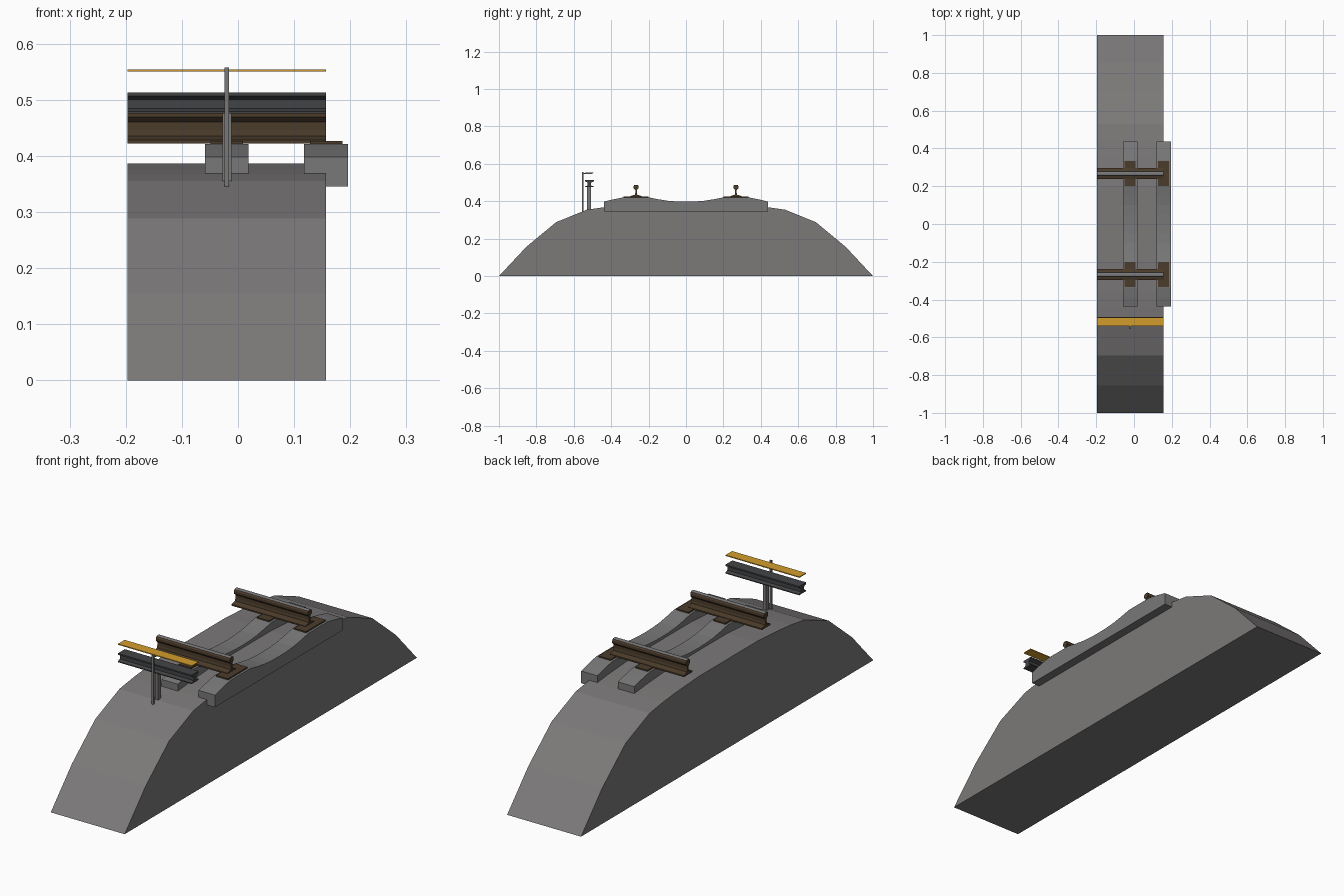
import bpy, bmesh

if "Cube" in bpy.data.objects:
    bpy.data.objects.remove(bpy.data.objects["Cube"])

def mat(name, c):
    m = bpy.data.materials.new(name)
    m.diffuse_color = (*c, 1)
    m.use_nodes = True
    m.node_tree.nodes["Principled BSDF"].inputs["Base Color"].default_value = m.diffuse_color
    return m

BALLAST = mat("ballast grey", (0.20, 0.19, 0.19))
CONCRETE = mat("concrete grey", (0.19, 0.19, 0.19))
RUST = mat("rust brown", (0.070, 0.045, 0.024))
STEEL = mat("worn steel", (0.20, 0.20, 0.20))
DARK = mat("dark steel", (0.055, 0.057, 0.060))
YELLOW = mat("board yellow", (0.65, 0.34, 0.025))

X0, X1 = -0.197, 0.157          # length of track section
SLEEPER_X = (-0.020, 0.157)

def extrude(name, profile, x0, x1, *mats):
    """Extrude a closed (y, z) outline along x."""
    bm = bmesh.new()
    f = bm.faces.new([bm.verts.new((x0, y, z)) for y, z in profile])
    r = bmesh.ops.extrude_face_region(bm, geom=[f])
    vs = [v for v in r["geom"] if isinstance(v, bmesh.types.BMVert)]
    bmesh.ops.translate(bm, vec=(x1 - x0, 0, 0), verts=vs)
    bmesh.ops.recalc_face_normals(bm, faces=bm.faces[:])
    me = bpy.data.meshes.new(name)
    bm.to_mesh(me)
    bm.free()
    for m in mats:
        me.materials.append(m)
    ob = bpy.data.objects.new(name, me)
    bpy.context.collection.objects.link(ob)
    return ob

def box(name, x0, x1, y0, y1, z0, z1, m):
    return extrude(name, [(y0, z0), (y1, z0), (y1, z1), (y0, z1)], x0, x1, m)

def mirrored(half, cy=0):
    """Mirror a half outline (offset, z) about y = cy."""
    return ([(cy + y, z) for y, z in half] +
            [(cy - y, z) for y, z in reversed(half) if y > 0])

# Ballast mound
extrude("ballast_bed", mirrored([(1, 0), (0.855, 0.155), (0.695, 0.288), (0.53, 0.355),
        (0.44, 0.368), (0.36, 0.376), (0.2, 0.386)]), X0, X1, BALLAST)

# Concrete sleepers with a dipped middle
sleeper = mirrored([(0.438, 0.345), (0.438, 0.398), (0.39, 0.410), (0.335, 0.421), (0.20, 0.421),
                    (0.15, 0.411), (0.10, 0.403), (0.05, 0.399), (0, 0.398)])
for i, x in enumerate(SLEEPER_X):
    extrude(f"sleeper_{i}", sleeper, x - 0.039, x + 0.039, CONCRETE)

# Running rails with worn tops, on base plates
rail = [(0.029, 0.422), (0.029, 0.428), (0.006, 0.435), (0.004, 0.445), (0.004, 0.460),
        (0.0135, 0.469), (0.0135, 0.480), (0.010, 0.486), (0.005, 0.488)]
for side, cy in (("left", -0.267), ("right", 0.267)):
    ob = extrude(f"rail_{side}", mirrored(rail, cy), X0, X1, RUST, STEEL)
    for p in ob.data.polygons:
        if p.center.z > 0.484 and abs(p.normal.x) < 0.5:
            p.material_index = 1
    for i, x in enumerate(SLEEPER_X):
        box(f"base_plate_{side}_{i}", x - 0.029, x + 0.029, cy - 0.067, cy + 0.067,
            0.419, 0.4265, RUST)

# Conductor rail on its insulator
extrude("conductor_rail", mirrored([(0.024, 0.475), (0.024, 0.479), (0.010, 0.484),
        (0.010, 0.500), (0.024, 0.507), (0.024, 0.513)], -0.517), X0, X1, DARK)
box("insulator", -0.028, -0.012, -0.529, -0.509, 0.345, 0.476, CONCRETE)

# Protective board, its post and arm
box("board_post", -0.024, -0.016, -0.556, -0.547, 0.345, 0.557, CONCRETE)
box("board_arm", -0.024, -0.016, -0.550, -0.500, 0.546, 0.551, CONCRETE)
box("protective_board", X0, X1, -0.540, -0.495, 0.550, 0.554, YELLOW)
